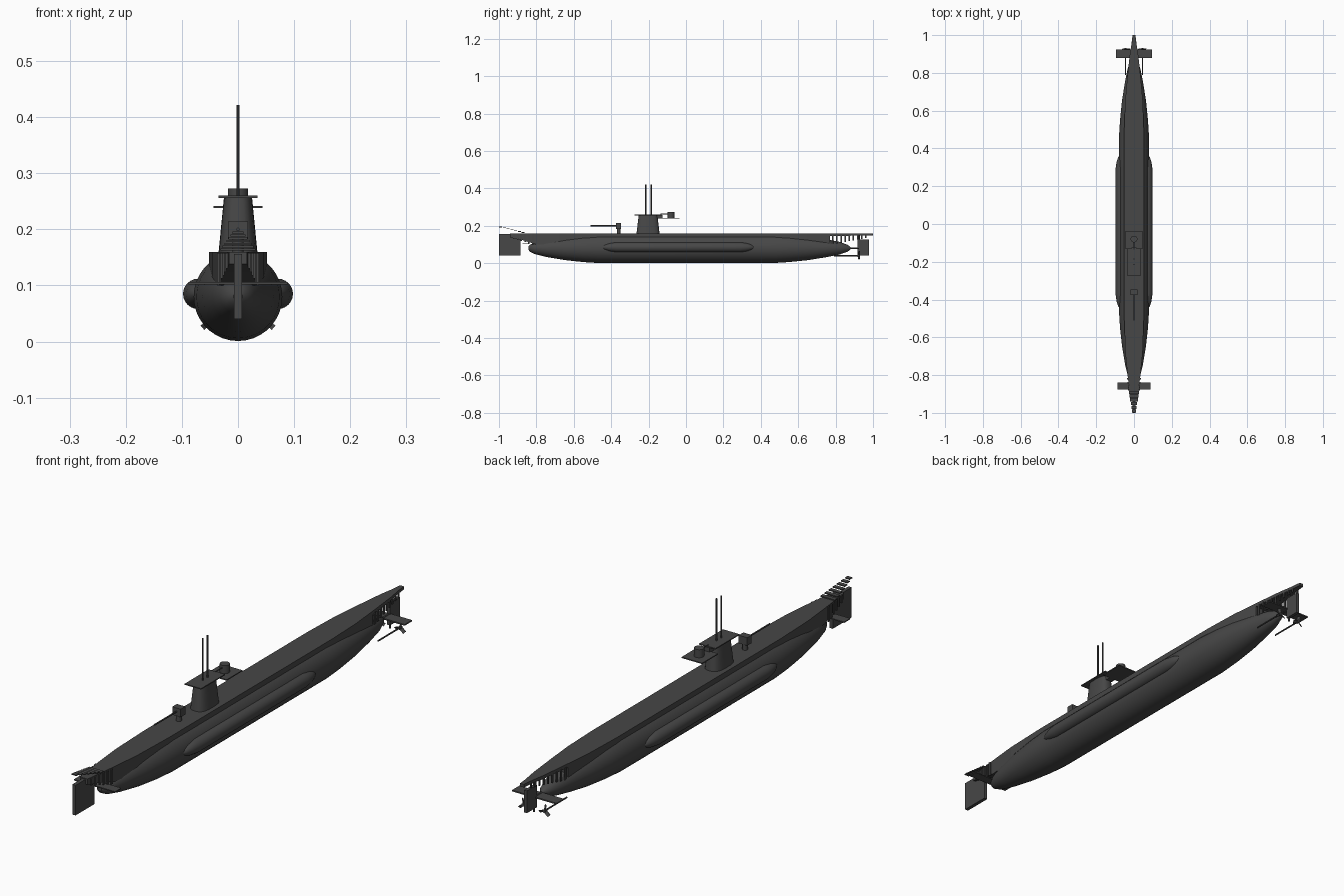
import bpy, bmesh, math
from mathutils import Vector, Matrix

if "Cube" in bpy.data.objects:
    bpy.data.objects.remove(bpy.data.objects["Cube"])

grey = bpy.data.materials.new("dark_grey_paint")
grey.use_nodes = True
grey.diffuse_color = (0.063, 0.063, 0.063, 1)
grey.node_tree.nodes["Principled BSDF"].inputs["Base Color"].default_value = grey.diffuse_color


def finish(name, bm, smooth=False):
    bmesh.ops.recalc_face_normals(bm, faces=bm.faces)
    mesh = bpy.data.meshes.new(name)
    bm.to_mesh(mesh)
    bm.free()
    mesh.materials.append(grey)
    ob = bpy.data.objects.new(name, mesh)
    bpy.context.collection.objects.link(ob)
    if smooth:
        bpy.ops.object.select_all(action='DESELECT')
        ob.select_set(True)
        bpy.context.view_layer.objects.active = ob
        bpy.ops.object.shade_smooth_by_angle(angle=math.radians(35))
    return ob


def loft(name, rings, smooth=False):
    """Skin a list of equal-length point rings and cap both ends."""
    bm = bmesh.new()
    rows = [[bm.verts.new(p) for p in ring] for ring in rings]
    n = len(rows[0])
    for a, b in zip(rows, rows[1:]):
        for i in range(n):
            j = (i + 1) % n
            bm.faces.new((a[i], a[j], b[j], b[i]))
    bm.faces.new(rows[0])
    bm.faces.new(rows[-1])
    return finish(name, bm, smooth)


def box(name, x, y, z):
    """Box from (low, high) pairs."""
    bm = bmesh.new()
    bmesh.ops.create_cube(bm, size=1)
    for v in bm.verts:
        v.co = [(lo + hi) / 2 + c * (hi - lo) for c, (lo, hi) in zip(v.co, (x, y, z))]
    return finish(name, bm)


def rod(name, start, end, radius, sides=12):
    a, b = Vector(start), Vector(end)
    bm = bmesh.new()
    turn = (b - a).to_track_quat('Z', 'Y').to_matrix().to_4x4()
    bmesh.ops.create_cone(bm, cap_ends=True, segments=sides, radius1=radius, radius2=radius,
                          depth=(b - a).length, matrix=Matrix.Translation((a + b) / 2) @ turn)
    return finish(name, bm, True)


def turned(name, profile, x, z, sides=36):
    """Body of revolution along y from (y, radius) pairs."""
    angles = [2 * math.pi * i / sides for i in range(sides)]
    return loft(name, [[(x + r * math.cos(t), y, z + r * math.sin(t)) for t in angles]
                       for y, r in profile], True)


def casing_strip(name, stations):
    """Deck body from (y, half width, bottom z) stations."""
    return loft(name, [[(-w, y, low), (w, y, low), (w, y, DECK), (-w, y, DECK)]
                       for y, w, low in stations])


DECK = 0.16

# Pressure hull
turned("hull", [(-0.843, 0.008), (-0.835, 0.018), (-0.81, 0.031), (-0.75, 0.046),
                (-0.65, 0.063), (-0.55, 0.074), (-0.47, 0.079), (0.47, 0.079),
                (0.55, 0.074), (0.65, 0.064), (0.75, 0.048), (0.82, 0.034),
                (0.865, 0.018), (0.88, 0.005)], 0, 0.08)

# Deck casing with overhanging ends
casing_strip("deck_casing", [(-0.94, 0.016, 0.138), (-0.88, 0.024, 0.125), (-0.8, 0.034, 0.1),
                             (-0.68, 0.046, 0.1), (-0.5, 0.052, 0.1), (0.5, 0.052, 0.1),
                             (0.65, 0.047, 0.1), (0.77, 0.036, 0.1)])
casing_strip("stern_deck", [(0.77, 0.036, 0.145), (0.9, 0.022, 0.147),
                            (0.96, 0.012, 0.148), (1.0, 0.008, 0.148)])

# Mirrored parts: tanks, ribs, propellers
for side, s in (("left", 1), ("right", -1)):
    tank = [(-0.45, 0.004), (-0.435, 0.013), (-0.41, 0.021), (-0.37, 0.027),
            (0.29, 0.027), (0.33, 0.021), (0.355, 0.012), (0.365, 0.004)]
    turned(side + "_saddle_tank", tank, s * 0.071, 0.085, 24)

    for i in range(9):
        y = 0.785 + i * 0.022
        x = s * (0.034 - i * 0.0028)
        box(side + "_stern_rib", (x - 0.002, x + 0.002), (y - 0.004, y + 0.004),
            (0.102 + i * 0.004, 0.15))
    for i in range(6):
        y = -0.82 - i * 0.02
        x = s * (0.035 - i * 0.003)
        box(side + "_bow_rib", (x - 0.002, x + 0.002), (y - 0.004, y + 0.004),
            (0.1 + i * 0.006, 0.158))

    hub = Vector((s * 0.045, 0.925, 0.04))
    rod(side + "_propeller_shaft", (hub.x, 0.79, hub.z), hub, 0.003, 8)
    rod(side + "_propeller_hub", hub - Vector((0, 0.008, 0)), hub + Vector((0, 0.006, 0)), 0.006)
    for k in range(3):
        t = math.radians(-40 + 120 * k)
        out = Vector((s * math.cos(t), 0, math.sin(t)))
        across = Vector((-out.z, 0.6, out.x)) * 0.005
        thick = Vector((0, 0.0012, 0))
        loft(side + "_propeller_blade",
             [[p - across - thick, p + across - thick, p + across + thick, p - across + thick]
              for p in (hub, hub + out * 0.024)])

# Bow fin and the rising slats above it
box("bow_fin", (-0.007, 0.007), (-1.0, -0.885), (0.04, 0.156))
for i in range(7):
    y = -0.87 - i * 0.02
    w = 0.031 - i * 0.0035
    z = 0.164 + i * 0.005
    box("bow_slat", (-w, w), (y - 0.009, y + 0.007), (z - 0.002, z + 0.002))

# Diving planes, rudder and rudder post
box("bow_planes", (-0.088, 0.088), (-0.875, -0.838), (0.102, 0.106))
box("stern_planes", (-0.095, 0.095), (0.88, 0.925), (0.077, 0.082))
box("rudder", (-0.006, 0.006), (0.918, 0.978), (0.04, 0.126))
rod("rudder_post", (0, 0.926, 0.025), (0, 0.926, 0.15), 0.004, 8)
rod("stern_plane_shaft", (0, 0.87, 0.08), (0, 0.93, 0.08), 0.005, 8)

# Conning tower: tapered rounded section
def tower_ring(z, half_x, half_y):
    ring = []
    for i in range(24):
        c, s = math.cos(math.tau * i / 24), math.sin(math.tau * i / 24)
        ring.append((half_x * math.copysign(abs(c) ** 0.7, c),
                     -0.203 + half_y * math.copysign(abs(s) ** 0.7, s), z))
    return ring

loft("conning_tower", [tower_ring(0.155, 0.035, 0.062), tower_ring(0.257, 0.025, 0.05)], True)
box("bridge_platform", (-0.035, 0.035), (-0.275, -0.13), (0.256, 0.26))

# Aft gun platform
box("aft_platform", (-0.044, 0.044), (-0.132, -0.036), (0.238, 0.242))
box("platform_bracket", (-0.012, 0.012), (-0.16, -0.125), (0.238, 0.258))
rod("aft_gun_drum", (0, -0.08, 0.24), (0, -0.08, 0.273), 0.018, 20)
rod("aft_gun_barrel", (0, -0.135, 0.263), (0, -0.08, 0.263), 0.002, 8)

# Periscopes
for y in (-0.215, -0.186):
    rod("periscope", (0, y, 0.25), (0, y, 0.422), 0.003, 10)

# Deck gun
rod("deck_gun_post", (0, -0.36, 0.155), (0, -0.36, 0.19), 0.01)
box("deck_gun_shield", (-0.018, 0.018), (-0.375, -0.347), (0.183, 0.214))
rod("deck_gun_barrel", (0, -0.51, 0.2), (0, -0.37, 0.2), 0.003, 10)
